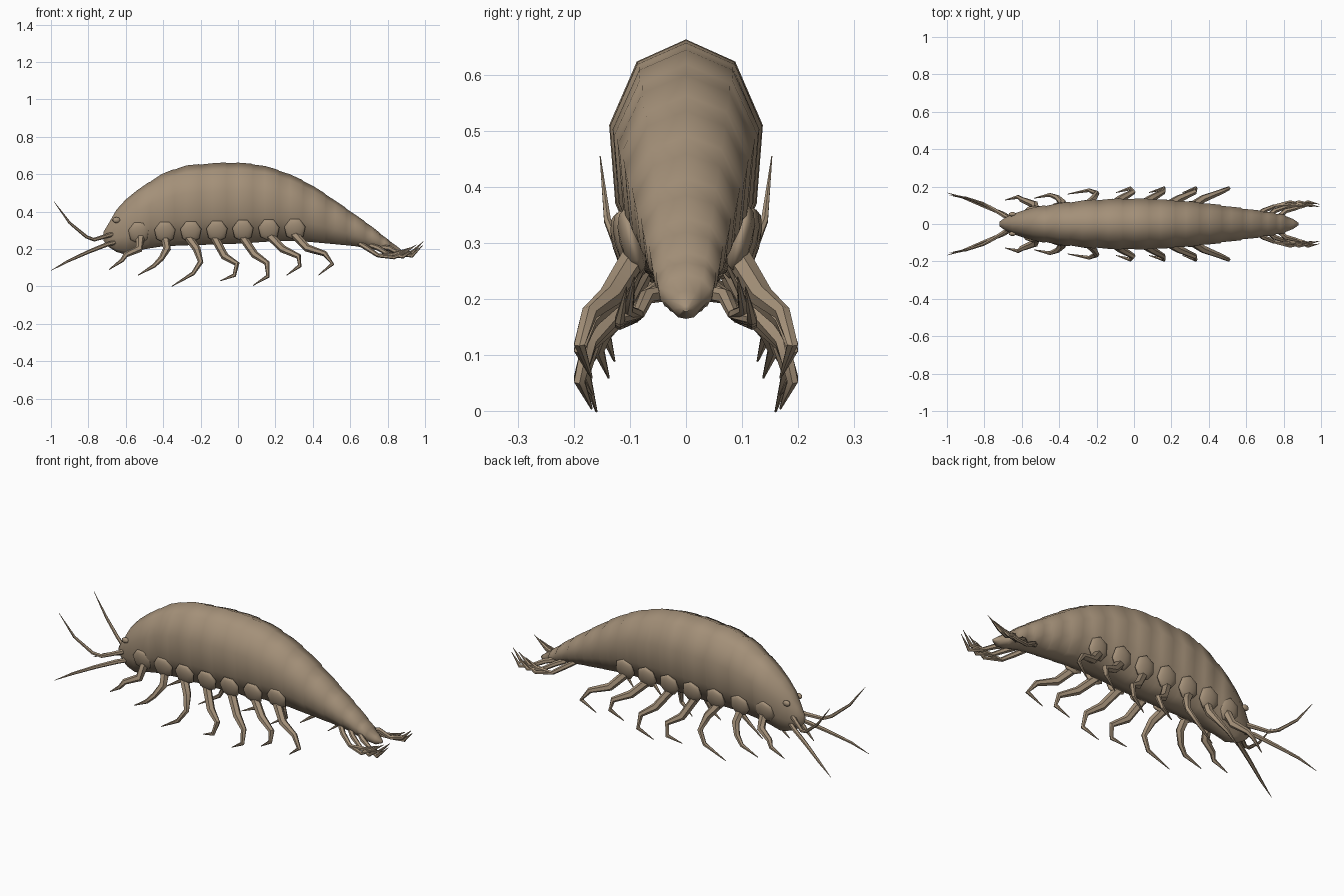
import bpy, bmesh, math
from mathutils import Vector

cube = bpy.data.objects.get("Cube")
if cube:
    bpy.data.objects.remove(cube)

shell = bpy.data.materials.new("shell_brown")
shell.use_nodes = True
shell.diffuse_color = (0.37, 0.28, 0.19, 1)
shell.node_tree.nodes["Principled BSDF"].inputs["Base Color"].default_value = (0.37, 0.28, 0.19, 1)


def finish(name, bm, angle=50):
    bmesh.ops.recalc_face_normals(bm, faces=bm.faces[:])
    mesh = bpy.data.meshes.new(name)
    bm.to_mesh(mesh)
    bm.free()
    mesh.materials.append(shell)
    obj = bpy.data.objects.new(name, mesh)
    bpy.context.collection.objects.link(obj)
    bpy.ops.object.select_all(action="DESELECT")
    bpy.context.view_layer.objects.active = obj
    obj.select_set(True)
    bpy.ops.object.shade_smooth_by_angle(angle=math.radians(angle))
    return obj


def loft(bm, rings):
    loops = [[bm.verts.new(p) for p in ring] for ring in rings]
    for a, b in zip(loops, loops[1:]):
        for i in range(len(a)):
            j = (i + 1) % len(a)
            bm.faces.new((a[i], a[j], b[j], b[i]))
    bm.faces.new(loops[0])
    bm.faces.new(loops[-1])


def limb(name, points, radii, sides=6):
    """Tapered jointed tube through the points, built on both sides."""
    for side, sign in (("left", 1), ("right", -1)):
        pts = [Vector((x, y * sign, z)) for x, y, z in points]
        rings = []
        for i, p in enumerate(pts):
            d = (pts[min(i + 1, len(pts) - 1)] - pts[max(i - 1, 0)]).normalized()
            u = d.cross(Vector((0, 1, 0))).normalized()
            v = d.cross(u)
            turns = [math.tau * k / sides for k in range(sides)]
            rings.append([p + radii[i] * (u * math.cos(t) + v * math.sin(t)) for t in turns])
        bm = bmesh.new()
        loft(bm, rings)
        finish(f"{name}_{side}", bm)


def blob(name, centre, size, sides, rings, tilt=0):
    """Flattened ball with its pole facing sideways, built on both sides."""
    for side, sign in (("left", 1), ("right", -1)):
        bm = bmesh.new()
        bmesh.ops.create_uvsphere(bm, u_segments=sides, v_segments=rings, radius=1)
        obj = finish(f"{name}_{side}", bm)
        obj.scale = size
        obj.rotation_euler = (sign * (math.pi / 2 + tilt), 0, 0)
        obj.location = (centre[0], sign * centre[1], centre[2])


# Body outline: x, top, bottom, half width
OUTLINE = [
    (-0.72, 0.29, 0.245, 0.012), (-0.69, 0.34, 0.21, 0.033), (-0.65, 0.41, 0.185, 0.053),
    (-0.60, 0.465, 0.17, 0.070), (-0.53, 0.52, 0.195, 0.087), (-0.40, 0.605, 0.215, 0.108),
    (-0.28, 0.645, 0.22, 0.122), (-0.10, 0.66, 0.225, 0.132), (0.03, 0.66, 0.23, 0.132),
    (0.16, 0.64, 0.24, 0.127), (0.30, 0.59, 0.245, 0.117), (0.42, 0.525, 0.235, 0.104),
    (0.53, 0.45, 0.225, 0.088), (0.63, 0.38, 0.215, 0.074), (0.72, 0.315, 0.20, 0.060),
    (0.80, 0.25, 0.175, 0.047), (0.85, 0.215, 0.165, 0.027), (0.88, 0.19, 0.178, 0.006),
]
# Half cross-section: width share, height share
SECTION = [(0, 1), (0.64, 0.91), (1, 0.65), (0.92, 0.33), (0.55, 0.06), (0, 0)]


def outline(x):
    for a, b in zip(OUTLINE, OUTLINE[1:]):
        if x <= b[0]:
            t = (x - a[0]) / (b[0] - a[0])
            return [m + (n - m) * t for m, n in zip(a, b)]
    return list(OUTLINE[-1])


def body_ring(x, swell=0.0):
    _, top, bottom, width = outline(x)
    top, width = top + 0.6 * swell, width + swell
    profile = SECTION + [(-w, h) for w, h in SECTION[-2:0:-1]]
    return [(x, w * width, bottom + h * (top - bottom)) for w, h in profile]


# Overlapping body segments: each swells to the rear, then steps down
EDGES = [-0.60, -0.47, -0.34, -0.20, -0.06, 0.08, 0.22, 0.35, 0.47, 0.58, 0.68, 0.76, 0.81]
rings = [body_ring(x) for x in (-0.72, -0.69, -0.65)]
for start, end in zip(EDGES, EDGES[1:]):
    span = end - start
    rings += [body_ring(start), body_ring(start + span * 0.45, 0.003),
              body_ring(start + span * 0.93, 0.005)]
rings += [body_ring(x) for x in (0.81, 0.85, 0.88)]
bm = bmesh.new()
loft(bm, rings)
finish("body", bm, 60)

# Eyes
blob("eye", (-0.65, 0.052, 0.355), (0.021, 0.016, 0.012), 10, 6)

# Walking legs: side path as (x, z), outward reach as y
LEGS = [
    [(-0.52, 0.27), (-0.53, 0.20), (-0.60, 0.17), (-0.62, 0.14), (-0.69, 0.09)],
    [(-0.39, 0.27), (-0.38, 0.20), (-0.41, 0.15), (-0.45, 0.11), (-0.535, 0.06)],
    [(-0.27, 0.27), (-0.22, 0.20), (-0.20, 0.13), (-0.24, 0.07), (-0.355, 0.0)],
    [(-0.13, 0.27), (-0.07, 0.16), (-0.005, 0.12), (-0.02, 0.06), (-0.095, 0.03)],
    [(0.02, 0.27), (0.09, 0.17), (0.155, 0.125), (0.16, 0.055), (0.08, 0.005)],
    [(0.16, 0.28), (0.24, 0.20), (0.325, 0.16), (0.33, 0.11), (0.26, 0.06)],
    [(0.30, 0.28), (0.37, 0.205), (0.465, 0.175), (0.505, 0.12), (0.43, 0.06)],
]
REACH = [0.09, 0.135, 0.172, 0.19, 0.168]
for n, path in enumerate(LEGS):
    spread = (0.76, 0.82, 0.95, 1, 1, 1, 1)[n]
    points = [(x, y * spread, z) for (x, z), y in zip(path, REACH)]
    limb(f"leg_{n + 1}", points, [0.023, 0.021, 0.015, 0.011, 0.002])

# Rounded side plates above the legs
for n in range(7):
    x = -0.53 + 0.139 * n
    width = outline(x)[3]
    blob(f"side_plate_{n + 1}", (x, width * 0.83, 0.288 + 0.003 * n),
         (0.058, 0.062, 0.022), 7, 6, -0.25)

# Antennae
limb("upper_antenna", [(-0.67, 0.03, 0.28), (-0.77, 0.09, 0.25), (-0.81, 0.11, 0.265),
                       (-0.90, 0.14, 0.34), (-0.985, 0.153, 0.455)],
     [0.013, 0.010, 0.009, 0.007, 0.001])
limb("lower_antenna", [(-0.66, 0.03, 0.235), (-0.70, 0.055, 0.225), (-0.80, 0.095, 0.185),
                       (-0.91, 0.14, 0.135), (-1.0, 0.167, 0.085)],
     [0.012, 0.012, 0.010, 0.007, 0.001])

# Forked tail limbs
for n in range(3):
    x = 0.65 + 0.06 * n
    knee = (x + 0.10, 0.095 - 0.005 * n, 0.165 + 0.004 * n)
    limb(f"tail_limb_{n + 1}", [(x, 0.035, 0.23 - 0.01 * n), (x + 0.04, 0.07, 0.205), knee],
         [0.014, 0.014, 0.011])
    for fork, out, lift in (("outer", 0.018, 0.0), ("inner", 0.004, 0.018)):
        tip = (0.92 + 0.035 * n, 0.088 + out, 0.19 + 0.016 * n + lift)
        mid = ((knee[0] + tip[0]) / 2, 0.10 + out, knee[2] - 0.01 + lift)
        limb(f"tail_{fork}_fork_{n + 1}", [knee, mid, tip], [0.010, 0.010, 0.001])
